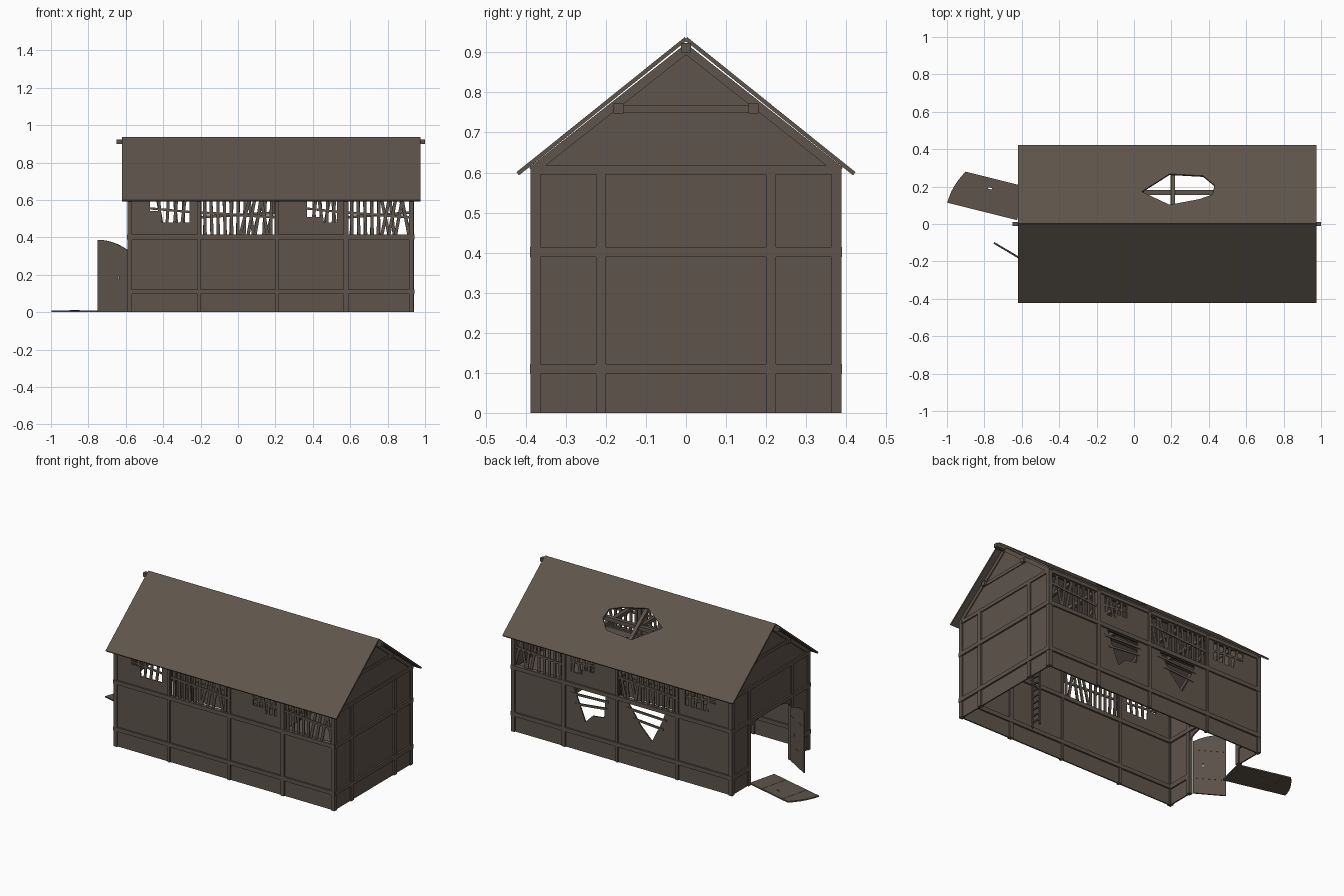
import bpy, bmesh, math, random
from mathutils import Vector, Matrix

if "Cube" in bpy.data.objects:
    bpy.data.objects.remove(bpy.data.objects["Cube"])

random.seed(4)


def material(name, col):
    m = bpy.data.materials.new(name)
    m.diffuse_color = (*col, 1)
    m.use_nodes = True
    m.node_tree.nodes["Principled BSDF"].inputs["Base Color"].default_value = m.diffuse_color
    return m


WOOD = material("weathered brown wood", (0.112, 0.090, 0.070))
groups = {}


def beam(name, p, q, w, h=None):
    """Square-cut timber from p to q, gathered into one object per part name."""
    h = h or w
    p, q = Vector(p), Vector(q)
    d = (q - p).normalized()
    side = d.cross(Vector((0, 1, 0)) if abs(d.y) < 0.9 else Vector((0, 0, 1))).normalized()
    n = d.cross(side)
    rot = Matrix((side, n, d)).transposed().to_4x4()
    mat = Matrix.Translation((p + q) / 2) @ rot @ Matrix.Diagonal((w, h, (q - p).length, 1))
    bm = groups.setdefault(name, bmesh.new())
    bmesh.ops.create_cube(bm, size=1, matrix=mat)


def panel(name, loops, origin, u, v, thick):
    """Flat board: first loop is the outline, the others are holes."""
    cu = bpy.data.curves.new(name, 'CURVE')
    cu.dimensions, cu.fill_mode, cu.extrude = '2D', 'BOTH', thick / 2
    for loop in loops:
        s = cu.splines.new('POLY')
        s.points.add(len(loop) - 1)
        for pt, (a, b) in zip(s.points, loop):
            pt.co = (a, b, 0, 1)
        s.use_cyclic_u = True
    tmp = bpy.data.objects.new(name + "_outline", cu)
    bpy.context.collection.objects.link(tmp)
    dg = bpy.context.evaluated_depsgraph_get()
    me = bpy.data.meshes.new_from_object(tmp.evaluated_get(dg))
    bpy.data.objects.remove(tmp)
    u, v = Vector(u).normalized(), Vector(v).normalized()
    rot = Matrix((u, v, u.cross(v))).transposed().to_4x4()
    me.transform(Matrix.Translation(origin) @ rot)
    me.materials.clear()
    me.materials.append(WOOD)
    for f in me.polygons:
        f.use_smooth = False
        f.material_index = 0
    ob = bpy.data.objects.new(name, me)
    bpy.context.collection.objects.link(ob)
    return ob


def rect(x0, z0, x1, z1):
    return [(x0, z0), (x1, z0), (x1, z1), (x0, z1)]


TRUSS = [-0.578, -0.208, 0.208, 0.577, 0.927]
WY = 0.376          # wall plane
T = 0.025           # timber size

# Long walls: slatted openings and broken holes
slat_bays = [(-0.195, 0.195), (0.59, 0.914)]
hole_1 = [(-0.47, 0.54), (-0.42, 0.54), (-0.42, 0.48), (-0.26, 0.48), (-0.26, 0.597), (-0.47, 0.597)]
hole_3 = [(0.37, 0.51), (0.45, 0.51), (0.45, 0.48), (0.53, 0.48), (0.53, 0.597), (0.37, 0.597)]
break_a = [(0.51, 0.385), (0.29, 0.385), (0.30, 0.25), (0.38, 0.24), (0.43, 0.19)]
break_b = [(0.13, 0.385), (-0.12, 0.385), (-0.10, 0.33), (-0.03, 0.19), (0.05, 0.27)]
for side, label in ((-1, "front"), (1, "back")):
    y = side * WY
    loops = [rect(-0.585, 0, 0.935, 0.605), hole_1, hole_3]
    loops += [rect(a, 0.412, b, 0.597) for a, b in slat_bays]
    if side > 0:
        loops += [break_a, break_b]
    panel(label + "_wall", loops, (0, y, 0), (1, 0, 0), (0, 0, 1), 0.008)
    # posts and rails
    for x in TRUSS:
        w = 0.016 if abs(x) < 0.4 else T
        beam(label + "_posts", (x, y, 0), (x, y, 0.615), w, T)
    for z in (0.11, 0.402):
        beam(label + "_rails", (-0.59, y, z), (0.942, y, z), 0.025, 0.028)
    beam(label + "_wall_plate", (-0.59, y, 0.607), (0.94, y, 0.607), 0.02, T)
    # upright slats with some knocked askew
    for a, b in slat_bays:
        n = round((b - a) / 0.036)
        for i in range(n):
            x = a + (i + 0.5) * (b - a) / n
            lean = random.uniform(-0.004, 0.004) if i < n / 2 else random.uniform(-0.03, 0.03)
            beam(label + "_slats", (x - lean, y, 0.408), (x + lean, y, 0.602), 0.017, 0.006)
        tilt = side * 0.012
        beam(label + "_laths", (a, y + side * 0.005, 0.52 - tilt), (b, y + side * 0.005, 0.52 + tilt), 0.014, 0.005)
    # broken slats left in the torn openings
    for a, b in ((-0.44, -0.27), (0.39, 0.53)):
        for i in range(4):
            x = a + (i + 0.5) * (b - a) / 4
            lean = random.uniform(-0.012, 0.012)
            beam(label + "_slats", (x - lean, y, 0.475), (x + lean, y, 0.602), 0.016, 0.006)
        beam(label + "_laths", (a - 0.03, y, 0.555), (b + 0.02, y, 0.535), 0.012, 0.005)

# Planks hanging across the broken back wall
for x0, z0, x1, z1 in ((0.53, 0.345, 0.27, 0.355), (0.50, 0.285, 0.28, 0.31),
                       (0.15, 0.355, -0.13, 0.345), (0.10, 0.30, -0.11, 0.285)):
    beam("broken_planks", (x0, WY + 0.004, z0), (x1, WY + 0.004, z1), 0.014, 0.006)

# Gable ends, the left one with an arched doorway
shape = [(-0.38, 0.605), (-0.38, 0), (0.38, 0), (0.38, 0.605), (0, 0.912)]
arch = [(0.2 * math.cos(t * math.pi / 10), 0.335 + 0.055 * math.sin(t * math.pi / 10)) for t in range(11)]
door_shape = [(-0.38, 0.605), (-0.38, 0), (-0.2, 0)] + arch[::-1] + [(0.2, 0), (0.38, 0), (0.38, 0.605), (0, 0.912)]
for x, loop, label in ((0.928, shape, "right"), (-0.578, door_shape, "left")):
    panel(label + "_gable", [loop], (x, 0, 0), (0, 1, 0), (0, 0, 1), 0.008)
    for s in (-1, 1):
        beam(label + "_gable_posts", (x, s * 0.2125, 0), (x, s * 0.2125, 0.6), T)
        if label == "left":
            beam("left_gable_rails", (x, s * 0.2, 0.11), (x, s * 0.385, 0.11), T, T + 0.004)
    if label == "right":
        beam("right_gable_rails", (x, -0.385, 0.11), (x, 0.385, 0.11), T + 0.004, T)
    beam(label + "_gable_rails", (x, -0.385, 0.402), (x, 0.385, 0.402), T + 0.004, T)

# Roof trusses, purlins and ridge beam
for x in TRUSS:
    beam("tie_beams", (x, -0.385, 0.606), (x, 0.385, 0.606), T, 0.022)
    beam("collar_beams", (x, -0.17, 0.758), (x, 0.17, 0.758), 0.02)
    for s in (-1, 1):
        beam("rafters", (x, s * 0.385, 0.604), (x, 0, 0.908), 0.022)
for s in (-1, 1):
    beam("purlins", (-0.60, s * 0.168, 0.760), (0.95, s * 0.168, 0.760), T)
beam("ridge_beam", (-0.65, 0, 0.911), (1.0, 0, 0.911), 0.024)

# Roof slopes, the back one with a hole
slope = Vector((0, 0.42, -0.337))
k = slope.length / 0.42
outline = rect(-0.62, 0, 0.975, slope.length)
tear = [(0.04, 0.17), (0.19, 0.265), (0.37, 0.255), (0.43, 0.205), (0.42, 0.155), (0.35, 0.13), (0.19, 0.10)]
tear = [(x, y * k) for x, y in tear]
panel("back_roof", [outline, tear], (0, 0, 0.934), (1, 0, 0), slope, 0.01)
panel("front_roof", [outline], (0, 0, 0.934), (1, 0, 0), (0, -0.42, -0.337), 0.01)

# Door leaves: one hanging open, one fallen on the ground
leaf = [(0, 0), (0.185, 0)]
leaf += [(0.185 * t / 6, 0.33 + 0.055 * (1 - (1 - t / 6) ** 2)) for t in range(6, -1, -1)]
latch = rect(0.052, 0.172, 0.059, 0.192)
doors = (("hanging_door", Vector((-0.59, -0.195, 0.002)), Vector((-0.16, 0.095, 0)), Vector((0, 0, 1))),
         ("fallen_door", Vector((-0.58, 0.20, 0.006)), Vector((-0.242, -0.97, 0)), Vector((-0.97, 0.242, 0))))
for name, o, u, v in doors:
    panel(name, [leaf, latch], o, u, v, 0.008)
    u, v = u.normalized(), v.normalized()
    for h in (0.10, 0.28):      # thin battens
        beam(name + "_battens", o + v * h + u * 0.004, o + v * h + u * 0.181, 0.010)

# Hay loft and its ladder
panel("loft_floor", [rect(0.577, -0.37, 0.925, 0.37)], (0, 0, 0.40), (1, 0, 0), (0, 1, 0), 0.01)
beam("loft_beam", (0.577, -0.375, 0.39), (0.577, 0.375, 0.39), 0.02)
for y in (-0.21, -0.15):
    beam("ladder_rails", (0.555, y, 0), (0.555, y, 0.46), 0.01)
for i in range(11):
    beam("ladder_rungs", (0.555, -0.21, 0.035 + i * 0.04), (0.555, -0.15, 0.035 + i * 0.04), 0.008)

# Turn the gathered timbers into objects
for name, bm in groups.items():
    me = bpy.data.meshes.new(name)
    bmesh.ops.recalc_face_normals(bm, faces=bm.faces)
    bm.to_mesh(me)
    bm.free()
    me.materials.append(WOOD)
    bpy.context.collection.objects.link(bpy.data.objects.new(name, me))
